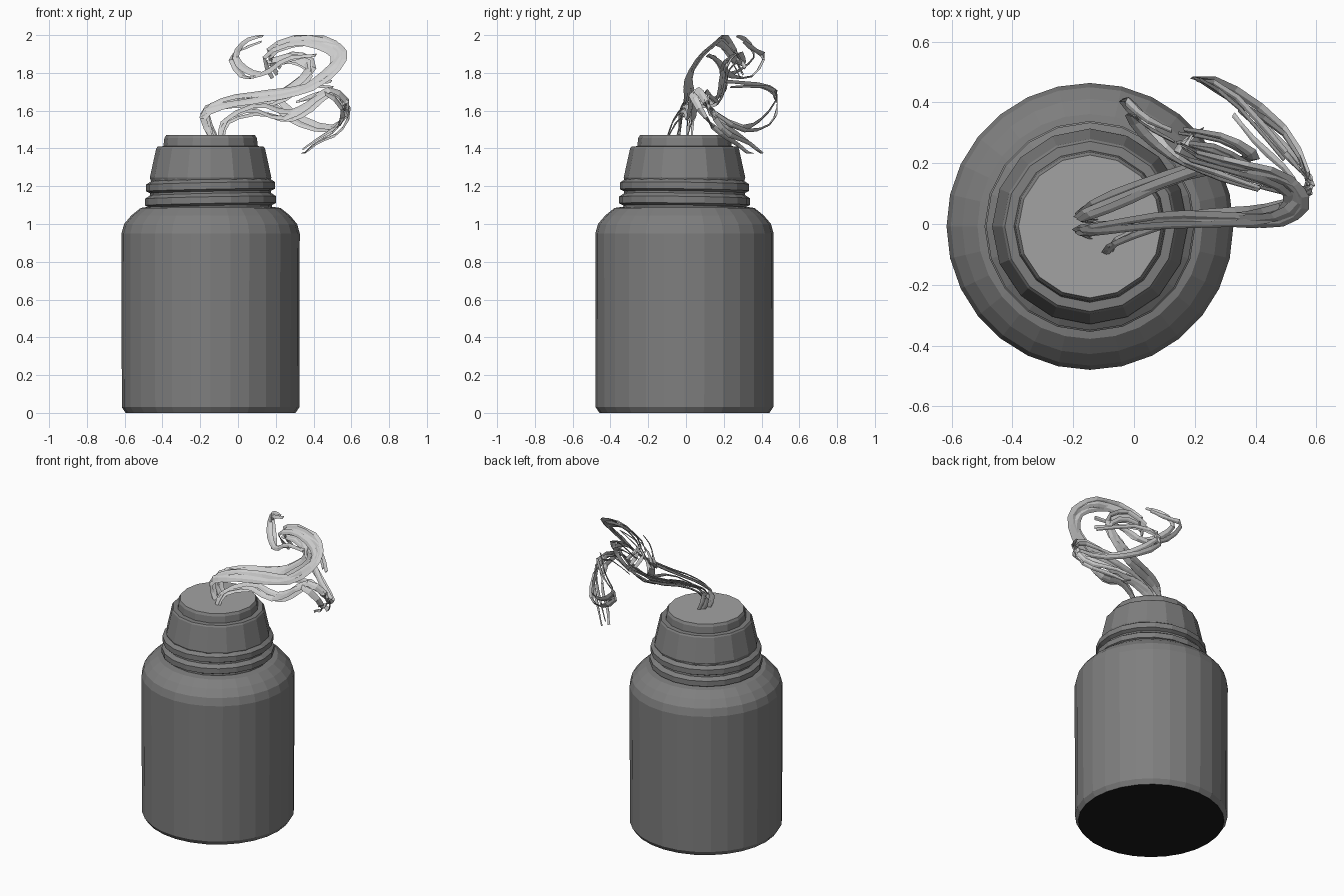
import bpy, bmesh, math, random
from mathutils import Vector

if "Cube" in bpy.data.objects:
    bpy.data.objects.remove(bpy.data.objects["Cube"])

random.seed(7)
CX, CY = -0.145, -0.008      # bottle axis


def material(name, v):
    m = bpy.data.materials.new(name)
    m.diffuse_color = (v, v, v, 1)
    m.use_nodes = True
    m.node_tree.nodes["Principled BSDF"].inputs["Base Color"].default_value = m.diffuse_color
    return m


GREY = material("dark grey", 0.21)
LIGHT = material("light grey", 0.36)
BLACK = material("black", 0.01)
SMOKE = material("pale smoke", 0.62)


def finish(name, bm, mats):
    bmesh.ops.recalc_face_normals(bm, faces=bm.faces)
    me = bpy.data.meshes.new(name)
    bm.to_mesh(me)
    bm.free()
    for m in mats:
        me.materials.append(m)
    ob = bpy.data.objects.new(name, me)
    bpy.context.collection.objects.link(ob)
    return ob


def lathe(name, profile, sides, mats, tilt=0.0, bottom=0, top=0):
    """Turn (radius, height) points around the bottle axis; tilt slants a ring."""
    bm = bmesh.new()
    rings = []
    for r, z in profile:
        ring = []
        for i in range(sides):
            a = 2 * math.pi * i / sides
            ring.append(bm.verts.new((CX + r * math.cos(a), CY + r * math.sin(a),
                                      z + tilt * math.cos(a + 0.6))))
        rings.append(ring)
    for lo, hi in zip(rings, rings[1:]):
        for i in range(sides):
            j = (i + 1) % sides
            bm.faces.new((lo[i], lo[j], hi[j], hi[i]))
    bm.faces.new(rings[0][::-1]).material_index = bottom
    bm.faces.new(rings[-1]).material_index = top
    return finish(name, bm, mats)


# Bottle body with small base bevel and rounded shoulder
lathe("bottle_body",
      [(0.45, 0), (0.47, 0.03), (0.472, 0.95), (0.458, 1.0), (0.42, 1.045),
       (0.37, 1.085), (0.335, 1.09)], 28, [GREY, BLACK], bottom=1)

# Neck and tapered cap
lathe("neck", [(0.325, 1.08), (0.315, 1.24)], 20, [GREY])
lathe("cap", [(0.315, 1.225), (0.322, 1.245), (0.288, 1.40), (0.28, 1.41), (0.25, 1.412),
              (0.245, 1.455), (0.235, 1.47)], 16, [GREY, LIGHT], top=1)

# Slightly slanted screw threads
for k, (z, r) in enumerate([(1.125, 0.347), (1.20, 0.342)]):
    lathe(f"thread_{k + 1}",
          [(r - 0.03, z - 0.035), (r, z - 0.02), (r, z + 0.015), (r - 0.03, z + 0.035)],
          20, [GREY], tilt=0.008)


def spline(pts, t):
    """Catmull-Rom point at t in 0..1."""
    n = len(pts) - 1
    i = min(int(t * n), n - 1)
    u = t * n - i
    p0, p1, p2, p3 = (pts[max(0, min(n, i + d))] for d in (-1, 0, 1, 2))
    return 0.5 * (2 * p1 + (p2 - p0) * u + (2 * p0 - 5 * p1 + 4 * p2 - p3) * u * u
                  + (3 * p1 - p0 - 3 * p2 + p3) * u ** 3)


def ribbon(bm, pts, width, hint, steps):
    """Flat tapered band with a diamond cross-section following pts."""
    rings = []
    for s in range(steps + 1):
        t = s / steps
        p = spline(pts, t)
        tan = (spline(pts, min(1, t + 0.02)) - spline(pts, max(0, t - 0.02))).normalized()
        side = tan.cross(hint).normalized()
        nor = side.cross(tan)
        w = width * (0.3 + 0.7 * math.sin(math.pi * (0.08 + 0.84 * t))) * random.uniform(0.8, 1.15)
        ring = []
        for d in (side * w, nor * w * 0.25, side * -w, nor * w * -0.25):
            q = p + d
            ring.append(bm.verts.new((min(q.x, 0.605), min(q.y, 0.485),
                                      max(1.372, min(q.z, 2.0)))))
        rings.append(ring)
    for a, b in zip(rings, rings[1:]):
        for i in range(4):
            j = (i + 1) % 4
            bm.faces.new((a[i], a[j], b[j], b[i]))
    bm.faces.new(rings[0])
    bm.faces.new(rings[-1])


# Smoke paths: (name, copies, half width, points)
PATHS = [
    ("smoke_top_loop", 4, 0.023,
     [(-.14, -.04, 1.47), (-.18, -.02, 1.58), (-.08, 0, 1.645), (.12, .02, 1.67),
      (.32, .01, 1.71), (.47, .02, 1.79), (.54, .08, 1.88), (.48, .15, 1.96),
      (.32, .2, 1.97), (.16, .25, 1.91), (.2, .3, 1.8)]),
    ("smoke_low_curl", 3, 0.02,
     [(-.09, -.09, 1.47), (-.05, -.06, 1.56), (.1, 0, 1.62), (.26, .02, 1.59),
      (.38, .03, 1.64), (.5, .05, 1.72), (.585, .11, 1.63), (.53, .2, 1.52),
      (.43, .3, 1.46), (.35, .38, 1.39)]),
    ("smoke_inner_curl", 4, 0.022,
     [(-.13, .01, 1.47), (-.18, .03, 1.6), (-.05, .08, 1.65), (.15, .15, 1.67),
      (.3, .19, 1.74), (.38, .2, 1.84), (.28, .25, 1.9), (.14, .28, 1.86)]),
    ("smoke_left_curl", 2, 0.02,
     [(.42, .1, 1.9), (.26, .16, 1.88), (.13, .2, 1.8), (.03, .3, 1.82),
      (-.01, .37, 1.9), (.05, .31, 1.97), (.14, .26, 1.985)]),
    ("smoke_back_loop", 2, 0.02,
     [(.32, .15, 1.66), (.5, .1, 1.7), (.59, .12, 1.61), (.5, .29, 1.52),
      (.34, .41, 1.56), (.21, .47, 1.67), (.32, .4, 1.74), (.5, .2, 1.75)]),
]

# Each path gives a bundle of jittered ribbons
for name, copies, width, raw in PATHS:
    bm = bmesh.new()
    for c in range(copies):
        shift = Vector((random.uniform(-.03, .03), random.uniform(-.04, .04),
                        random.uniform(-.035, .025))) if c else Vector()
        pts = [Vector(p) + shift * min(1, 0.4 + i * 0.25)
               + Vector([random.uniform(-.012, .012) for _ in range(3)])
               for i, p in enumerate(raw)]
        pts[0].z = max(raw[0][2] - 0.005, 1.38) if raw[0][2] < 1.5 else pts[0].z
        hint = Vector((random.uniform(-.3, .3), -0.7, random.uniform(0.4, 0.9)))
        ribbon(bm, pts, width, hint, 2 * len(raw))
    finish(name, bm, [SMOKE])
